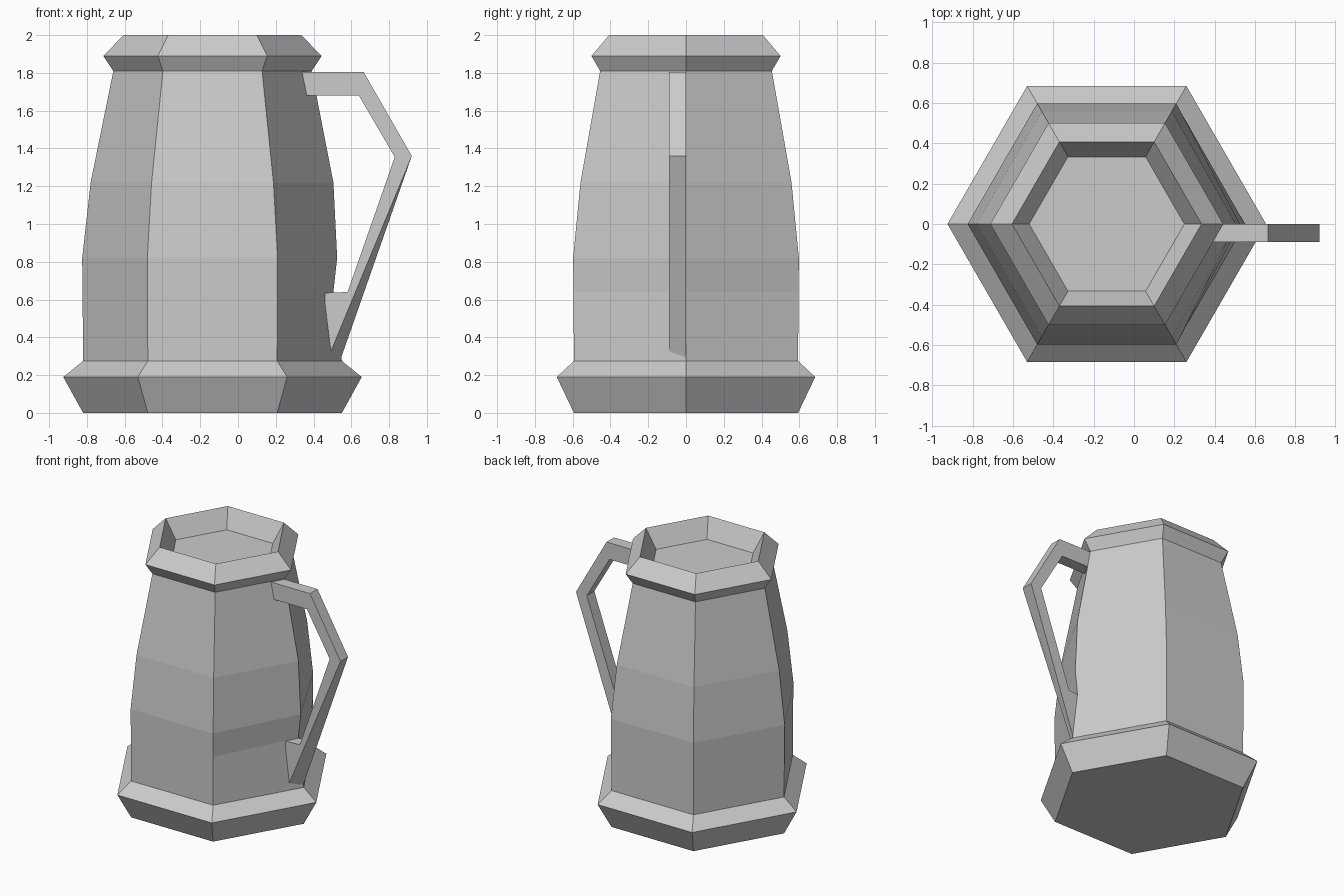
import bpy, bmesh, math

if "Cube" in bpy.data.objects:
    bpy.data.objects.remove(bpy.data.objects["Cube"])

CX = -0.135  # axis of the hexagonal vessel


def make_object(name, bm):
    bmesh.ops.recalc_face_normals(bm, faces=bm.faces)
    mesh = bpy.data.meshes.new(name)
    bm.to_mesh(mesh)
    bm.free()
    obj = bpy.data.objects.new(name, mesh)
    bpy.context.collection.objects.link(obj)
    return obj


def bridge(bm, a, b):
    n = len(a)
    for i in range(n):
        j = (i + 1) % n
        bm.faces.new((a[i], a[j], b[j], b[i]))


# Vessel: (radius, height, shift of the handle-side corner), foot to filled top
profile = [
    (0.685, 0.0, 0), (0.79, 0.19, 0), (0.685, 0.275, 0),
    (0.688, 0.64, -0.048), (0.69, 0.82, -0.03), (0.645, 1.22, -0.005),
    (0.525, 1.81, 0), (0.578, 1.89, 0), (0.47, 2.0, 0), (0.385, 1.86, 0),
]
bm = bmesh.new()
rings = []
for r, z, shift in profile:
    ring = []
    for i in range(6):
        a = math.radians(60 * i)
        x = CX + r * math.cos(a) + (shift if i == 0 else 0)
        ring.append(bm.verts.new((x, r * math.sin(a), z)))
    rings.append(ring)
for lower, upper in zip(rings, rings[1:]):
    bridge(bm, lower, upper)
bm.faces.new(rings[0])
bm.faces.new(rings[-1])
make_object("tankard_body", bm)

# Handle: angular outline, its ends slanted to meet the body wall
front = [(0.325, 1.805), (0.665, 1.805), (0.92, 1.36), (0.485, 0.31),
         (0.455, 0.635), (0.58, 0.64), (0.83, 1.355), (0.64, 1.68), (0.34, 1.68)]
back = list(front)
back[0], back[3], back[4], back[8] = (0.38, 1.805), (0.54, 0.275), (0.5, 0.635), (0.4, 1.68)
bm = bmesh.new()
sides = [[bm.verts.new((x, y, z)) for x, z in pts]
         for y, pts in ((-0.09, front), (0.0, back))]
bridge(bm, *sides)
for side in sides:
    bm.faces.new(side)
make_object("handle", bm)
